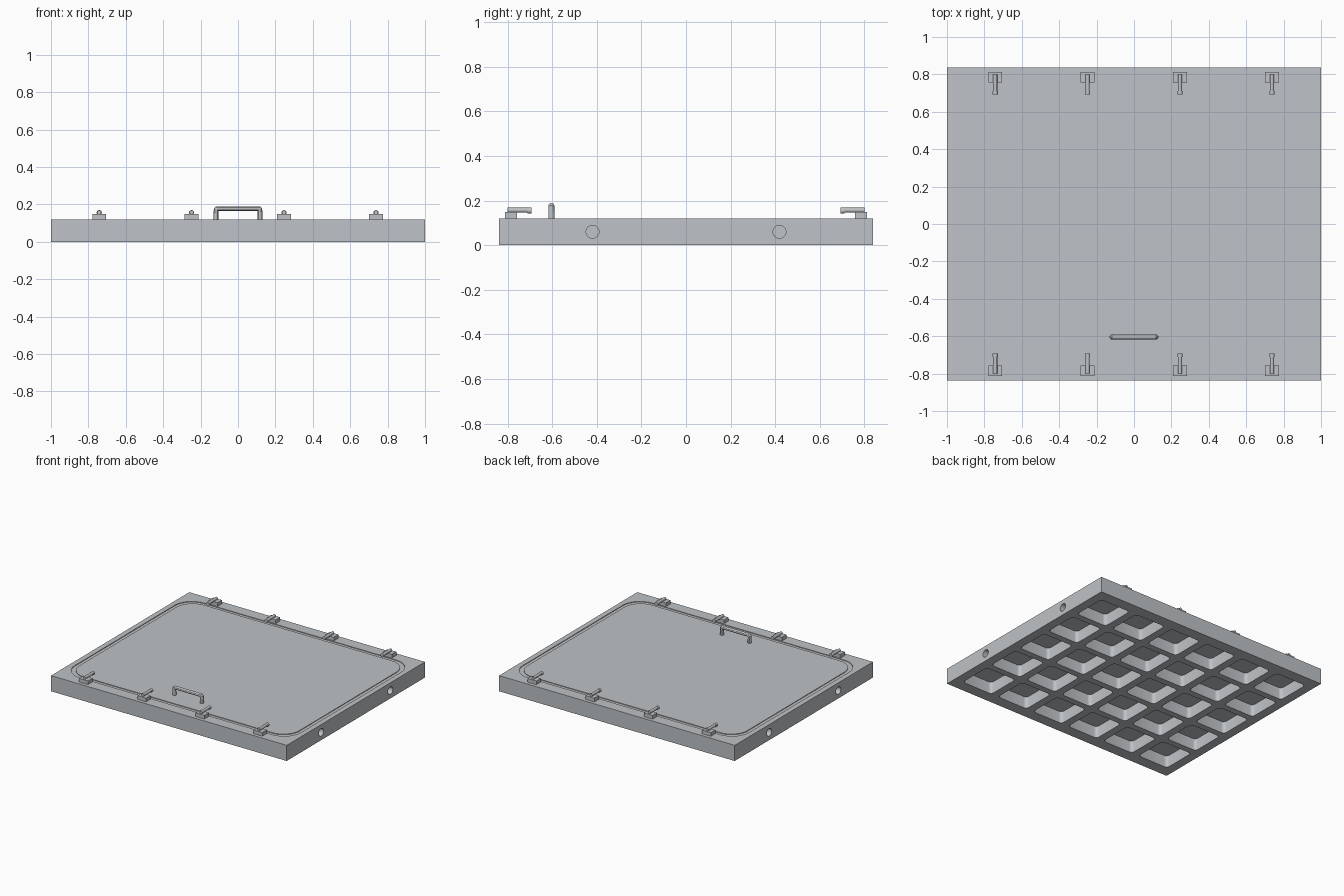
import bpy, bmesh, math
from mathutils import Matrix

if "Cube" in bpy.data.objects:
    bpy.data.objects.remove(bpy.data.objects["Cube"])

steel = bpy.data.materials.new("steel grey")
steel.diffuse_color = (0.52, 0.545, 0.57, 1)
steel.use_nodes = True
steel.node_tree.nodes["Principled BSDF"].inputs["Base Color"].default_value = steel.diffuse_color

LX, LY, H = 1.0, 0.838, 0.12      # half width, half depth, thickness


def rounded_rect(cx, cy, a, b, r, n=6):
    """Outline of a rectangle with rounded corners, counter-clockwise."""
    pts = []
    for q, (sx, sy) in enumerate([(1, 1), (-1, 1), (-1, -1), (1, -1)]):
        for i in range(n + 1):
            t = math.pi / 2 * (q + i / n)
            pts.append((cx + sx * (a - r) + r * math.cos(t),
                        cy + sy * (b - r) + r * math.sin(t)))
    return pts


def add_prism(bm, pts, z0, z1):
    low = [bm.verts.new((x, y, z0)) for x, y in pts]
    top = [bm.verts.new((x, y, z1)) for x, y in pts]
    bm.faces.new(low[::-1])
    bm.faces.new(top)
    for i in range(len(pts)):
        j = (i + 1) % len(pts)
        bm.faces.new((low[i], low[j], top[j], top[i]))


def add_box(bm, x0, x1, y0, y1, z0, z1):
    add_prism(bm, [(x0, y0), (x1, y0), (x1, y1), (x0, y1)], z0, z1)


def add_rod(bm, centre, axis, r, length, seg=24):
    turn = Matrix.Rotation(math.pi / 2, 4, 'Y' if axis == 'X' else 'X')
    bmesh.ops.create_cone(bm, cap_ends=True, segments=seg, radius1=r, radius2=r,
                          depth=length, matrix=Matrix.Translation(centre) @ turn)


def finish(bm, name, smooth=True):
    bmesh.ops.recalc_face_normals(bm, faces=bm.faces)
    me = bpy.data.meshes.new(name)
    bm.to_mesh(me)
    bm.free()
    ob = bpy.data.objects.new(name, me)
    bpy.context.collection.objects.link(ob)
    me.materials.append(steel)
    if smooth:
        shade(ob)
    return ob


def shade(ob):
    bpy.ops.object.select_all(action='DESELECT')
    ob.select_set(True)
    bpy.context.view_layer.objects.active = ob
    bpy.ops.object.shade_smooth_by_angle(angle=math.radians(30))


# Frame slab
bm = bmesh.new()
add_box(bm, -LX, LX, -LY, LY, 0, H)
frame = finish(bm, "frame", smooth=False)

# Cutters: underside pockets, side holes and the lid recess
bm = bmesh.new()
px, py = 0.32, 0.31
for i in range(6):
    for j in range(5):
        add_prism(bm, rounded_rect((i - 2.5) * px, (j - 2) * py, 0.13, 0.13, 0.025, 4),
                  -0.05, 0.09)
for sx in (-1, 1):
    for sy in (-1, 1):
        add_rod(bm, (sx * LX, sy * 0.419, 0.06), 'X', 0.029, 0.1, 32)
add_prism(bm, rounded_rect(0, 0, 0.96, 0.75, 0.145, 12), H - 0.005, H + 0.05)
cutter = finish(bm, "cutter", smooth=False)
cutter.hide_render = True

cut = frame.modifiers.new("cut", 'BOOLEAN')
cut.operation = 'DIFFERENCE'
cut.solver = 'EXACT'
cut.object = cutter
bpy.context.view_layer.objects.active = frame
bpy.ops.object.modifier_apply(modifier="cut")
bpy.data.objects.remove(cutter)
shade(frame)

# Lid sitting in the recess, leaving a narrow gap all round
bm = bmesh.new()
add_prism(bm, rounded_rect(0, 0, 0.933, 0.723, 0.135, 12), H - 0.007, H)
finish(bm, "lid")

# Latches along the front and back edges
for sy, side in ((-1, "front"), (1, "back")):
    for k, x in enumerate((-0.742, -0.248, 0.246, 0.738)):
        bm = bmesh.new()
        add_box(bm, x - 0.037, x + 0.037, *sorted((sy * 0.757, sy * 0.812)), H, 0.148)
        finish(bm, f"{side}_latch_base_{k + 1}", smooth=False)
        bm = bmesh.new()
        add_rod(bm, (x, sy * 0.75, 0.157), 'Y', 0.011, 0.1)
        add_rod(bm, (x, sy * 0.701, 0.155), 'Y', 0.014, 0.018)
        finish(bm, f"{side}_latch_arm_{k + 1}")

# Handle: bent round bar
curve = bpy.data.curves.new("handle", 'CURVE')
curve.dimensions = '3D'
curve.bevel_depth = 0.0135
curve.bevel_resolution = 4
curve.use_fill_caps = True
path = [(-0.117, 0.115), (-0.117, 0.172), (-0.112, 0.177)]
path += [(-x, z) for x, z in reversed(path)]
line = curve.splines.new('POLY')
line.points.add(len(path) - 1)
for p, (x, z) in zip(line.points, path):
    p.co = (x, -0.604, z, 1)
handle = bpy.data.objects.new("handle", curve)
bpy.context.collection.objects.link(handle)
curve.materials.append(steel)
bpy.ops.object.select_all(action='DESELECT')
handle.select_set(True)
bpy.context.view_layer.objects.active = handle
bpy.ops.object.convert(target='MESH')
shade(bpy.context.view_layer.objects.active)
